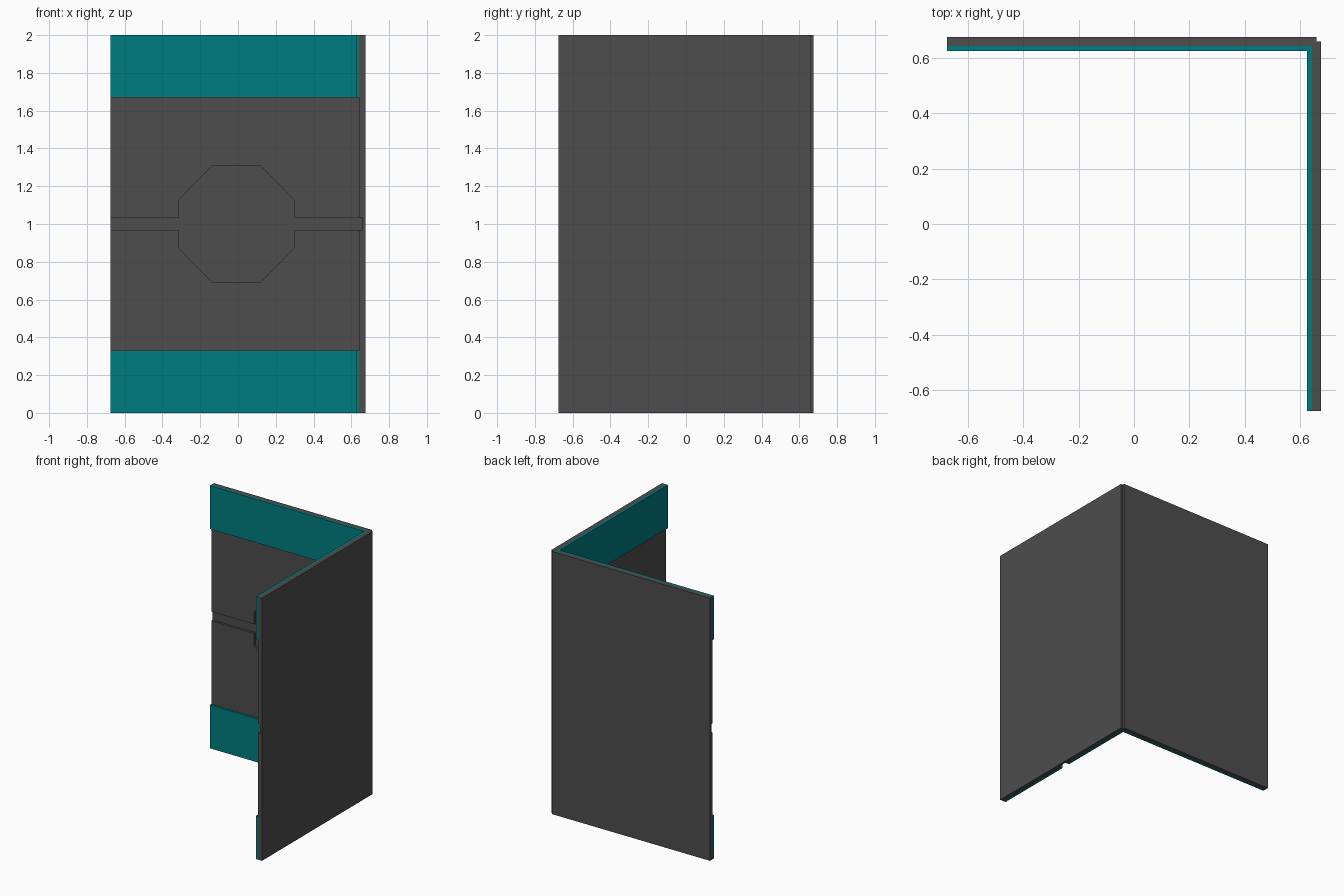
import bpy, bmesh, math

if "Cube" in bpy.data.objects:
    bpy.data.objects.remove(bpy.data.objects["Cube"])

LEFT = -0.6745                                 # free edge of each wall
OUT, MID, FACE, TRIM = 0.6745, 0.658, 0.6415, 0.625   # layer depths
CENTRE = (LEFT + MID) / 2                      # middle of each wall
HALF = 0.0345                                  # half groove width
R = 0.309                                      # octagon half height
W = 0.305                                      # octagon half width
S = R * math.tan(math.pi / 8)                  # half octagon side


def material(name, colour):
    mat = bpy.data.materials.new(name)
    mat.diffuse_color = (*colour, 1)
    mat.use_nodes = True
    mat.node_tree.nodes["Principled BSDF"].inputs["Base Color"].default_value = mat.diffuse_color
    return mat


teal = material("teal", (0.0, 0.2, 0.215))
dark = material("dark_grey", (0.075, 0.075, 0.075))


def plate(name, outline, near, far, side, mat=dark):
    """Extrude an outline of (along wall, height) between two depths."""
    bm = bmesh.new()
    place = (lambda u, d, z: (d, u, z)) if side else (lambda u, d, z: (u, d, z))
    face = bm.faces.new([bm.verts.new(place(u, near, z)) for u, z in outline])
    ext = bmesh.ops.extrude_face_region(bm, geom=[face])
    shift = place(0, far - near, 0)
    moved = [g for g in ext["geom"] if isinstance(g, bmesh.types.BMVert)]
    bmesh.ops.translate(bm, vec=shift, verts=moved)
    bmesh.ops.recalc_face_normals(bm, faces=bm.faces[:])
    me = bpy.data.meshes.new(name)
    bm.to_mesh(me)
    bm.free()
    me.materials.append(mat)
    ob = bpy.data.objects.new(name, me)
    bpy.context.collection.objects.link(ob)


def rect(u0, u1, z0, z1):
    return [(u0, z0), (u1, z0), (u1, z1), (u0, z1)]


def flip(outline):
    return [(u, 2 - z) for u, z in outline]


def half_panel(end):
    """Lower facing panel, cut out along the groove and octagon."""
    g, c = 1 - HALF, CENTRE
    return [(LEFT, 0), (end, 0), (end, g), (c + W, g), (c + W, 1 - S),
            (c + S, 1 - R), (c - S, 1 - R), (c - W, 1 - S), (c - W, g), (LEFT, g)]


def quarter_panel(end, sign):
    """Lower facing panel on one side of the vertical groove."""
    g, c = 1 - HALF, CENTRE
    return [(c + sign * HALF, 0), (end, 0), (end, g), (c + sign * W, g),
            (c + sign * W, 1 - S), (c + sign * S, 1 - R), (c + sign * HALF, 1 - R)]


for side, wall in enumerate(("back", "right")):
    panel_end = FACE if side else MID
    trim_end = TRIM if side else FACE
    # outer slab, whose inner face is the groove floor
    plate(wall + "_wall_slab", rect(LEFT, MID, 0, 2), MID, OUT, side)
    # upper facing panel and trim band
    plate(wall + "_upper_panel", flip(half_panel(panel_end)), FACE, MID, side)
    plate(wall + "_upper_trim", rect(LEFT, trim_end, 1.67, 2), TRIM, FACE, side, teal)
    if not side:
        plate("back_lower_panel", half_panel(panel_end), FACE, MID, side)
        plate("back_lower_trim", rect(LEFT, trim_end, 0, 0.33), TRIM, FACE, side, teal)
    else:
        # right wall has a groove running down to the floor
        for label, sign, p_end, t_end in (("front", -1, LEFT, LEFT),
                                          ("rear", 1, panel_end, trim_end)):
            plate("right_lower_panel_" + label, quarter_panel(p_end, sign), FACE, MID, side)
            plate("right_lower_trim_" + label,
                  rect(CENTRE + sign * HALF, t_end, 0, 0.33), TRIM, FACE, side, teal)
